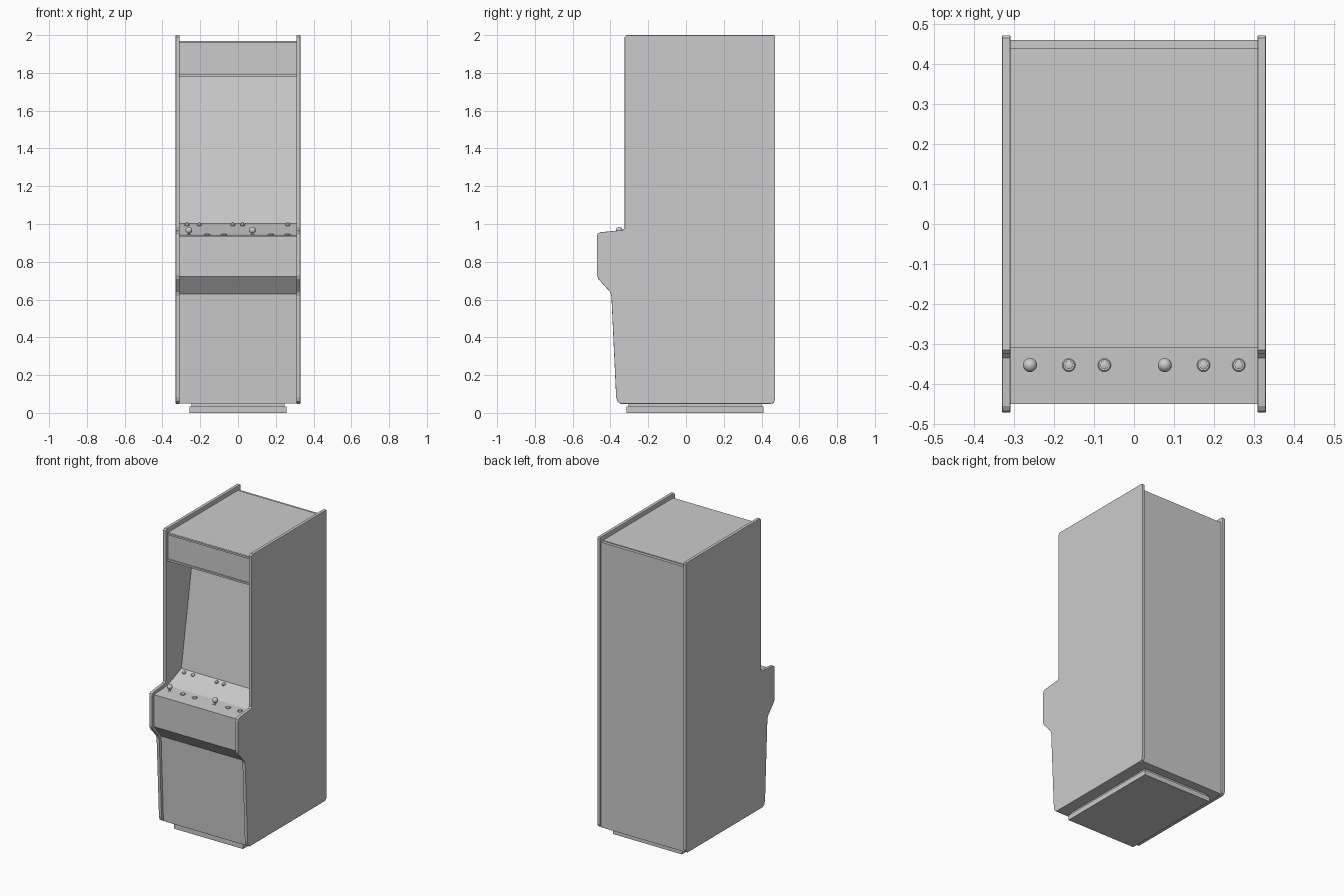
import bpy, bmesh, math
from mathutils import Vector, Matrix

if "Cube" in bpy.data.objects:
    bpy.data.objects.remove(bpy.data.objects["Cube"])

grey = bpy.data.materials.new("plain grey")
grey.diffuse_color = (0.6, 0.6, 0.6, 1)
grey.use_nodes = True
grey.node_tree.nodes["Principled BSDF"].inputs["Base Color"].default_value = grey.diffuse_color


def finish(bm, name, smooth=False):
    bmesh.ops.recalc_face_normals(bm, faces=bm.faces[:])
    me = bpy.data.meshes.new(name)
    bm.to_mesh(me)
    bm.free()
    me.materials.append(grey)
    ob = bpy.data.objects.new(name, me)
    bpy.context.collection.objects.link(ob)
    if smooth:
        bpy.ops.object.select_all(action='DESELECT')
        ob.select_set(True)
        bpy.context.view_layer.objects.active = ob
        bpy.ops.object.shade_smooth_by_angle(angle=math.radians(35))
    return ob


def extrude_x(name, pts, x0, x1, smooth=False):
    """Extrude a closed (y, z) profile from x0 to x1."""
    bm = bmesh.new()
    a = [bm.verts.new((x0, y, z)) for y, z in pts]
    b = [bm.verts.new((x1, y, z)) for y, z in pts]
    bm.faces.new(a)
    bm.faces.new(b[::-1])
    for i in range(len(pts)):
        j = (i + 1) % len(pts)
        bm.faces.new((a[i], a[j], b[j], b[i]))
    return finish(bm, name, smooth)


def board(name, p, q, t=0.012, w=0.31):
    """Flat board seen edge-on from p to q, thickened to the right of p->q."""
    p, q = Vector(p), Vector(q)
    d = (q - p).normalized()
    n = Vector((d.y, -d.x)) * t
    return extrude_x(name, [p, q, q + n, p + n], -w, w)


def lathe(name, loc, rings, tilt=0.0, n=16):
    """Turned part from (radius, height) rings, leaning by tilt."""
    bm = bmesh.new()
    m = Matrix.Translation(loc) @ Matrix.Rotation(tilt, 4, 'X')
    loops = []
    for r, h in rings:
        loops.append([bm.verts.new(m @ Vector((r * math.cos(2 * math.pi * i / n),
                      r * math.sin(2 * math.pi * i / n), h))) for i in range(n)])
    for a, b in zip(loops, loops[1:]):
        for i in range(n):
            j = (i + 1) % n
            bm.faces.new((a[i], a[j], b[j], b[i]))
    bm.faces.new(loops[0])
    bm.faces.new(loops[-1])
    return finish(bm, name, True)


# side panels with rounded corners and softened edging
side = [(-0.325, 1.99), (-0.315, 2.0), (0.465, 2.0), (0.472, 1.993), (0.472, 0.075),
        (0.465, 0.055), (0.45, 0.048), (-0.345, 0.048), (-0.362, 0.06), (-0.37, 0.085),
        (-0.395, 0.62), (-0.402, 0.64), (-0.465, 0.71), (-0.472, 0.73), (-0.472, 0.935),
        (-0.468, 0.948), (-0.455, 0.956), (-0.335, 0.968), (-0.325, 0.978)]
for s, nm in ((-1, "left"), (1, "right")):
    ob = extrude_x(nm + "_side_panel", side, s * 0.309, s * 0.33)
    bv = ob.modifiers.new("edging", 'BEVEL')
    bv.width = 0.003
    bv.segments = 2
    bv.limit_method = 'ANGLE'
    bv.angle_limit = math.radians(60)

# boards between the sides
board("lower_front_panel", (-0.35, 0.05), (-0.375, 0.63))
board("control_box_underside", (-0.375, 0.63), (-0.45, 0.722))
board("control_box_front", (-0.45, 0.722), (-0.45, 0.937))
board("control_panel", (-0.45, 0.937), (-0.308, 0.945))
board("button_ledge", (-0.308, 0.945), (-0.16, 1.003))
board("screen", (-0.16, 1.003), (-0.025, 1.80))
board("marquee_underside", (-0.025, 1.79), (-0.30, 1.79))
board("marquee", (-0.30, 1.785), (-0.30, 1.968))
board("roof", (-0.30, 1.97), (0.44, 1.97))
board("back_panel", (0.46, 1.965), (0.46, 0.05), 0.02)
board("floor_board", (0.455, 0.05), (-0.35, 0.05))

# marquee retaining strips
for nm, z in (("lower", 1.787), ("upper", 1.963)):
    extrude_x(nm + "_marquee_strip", [(-0.309, z - 0.006), (-0.309, z + 0.006),
              (-0.298, z + 0.006), (-0.298, z - 0.006)], -0.31, 0.31)

# plinth under the cabinet
extrude_x("plinth", [(-0.315, 0), (0.41, 0), (0.41, 0.034), (-0.315, 0.034)], -0.257, 0.257)
extrude_x("plinth_neck", [(-0.305, 0.03), (0.40, 0.03), (0.40, 0.055), (-0.305, 0.055)],
          -0.247, 0.247)

# joysticks and buttons
ball = [(0.0175 * math.sin(a), 0.026 - 0.0175 * math.cos(a))
        for a in [math.pi * k / 10 for k in range(2, 10)]] + [(0.001, 0.0435)]
for x in (-0.26, 0.077):
    lathe("joystick", (x, -0.353, 0.941), [(0.016, -0.002), (0.016, 0.002), (0.006, 0.003),
          (0.006, 0.010)] + ball)
for x in (-0.163, -0.074, 0.174, 0.262):
    lathe("play_button", (x, -0.353, 0.941), [(0.0165, -0.003), (0.0165, 0.004), (0.014, 0.007),
          (0.0115, 0.007), (0.0115, 0.004), (0.0105, 0.004), (0.0105, 0.008), (0.009, 0.009)])

# small start buttons on the ledge
for x in (-0.27, -0.205, -0.028, 0.024, 0.264):
    lathe("start_button", (x, -0.185, 0.993), [(0.012, -0.003), (0.012, 0.005), (0.009, 0.008),
          (0.008, 0.011), (0.005, 0.013)], math.atan2(0.058, 0.148))
